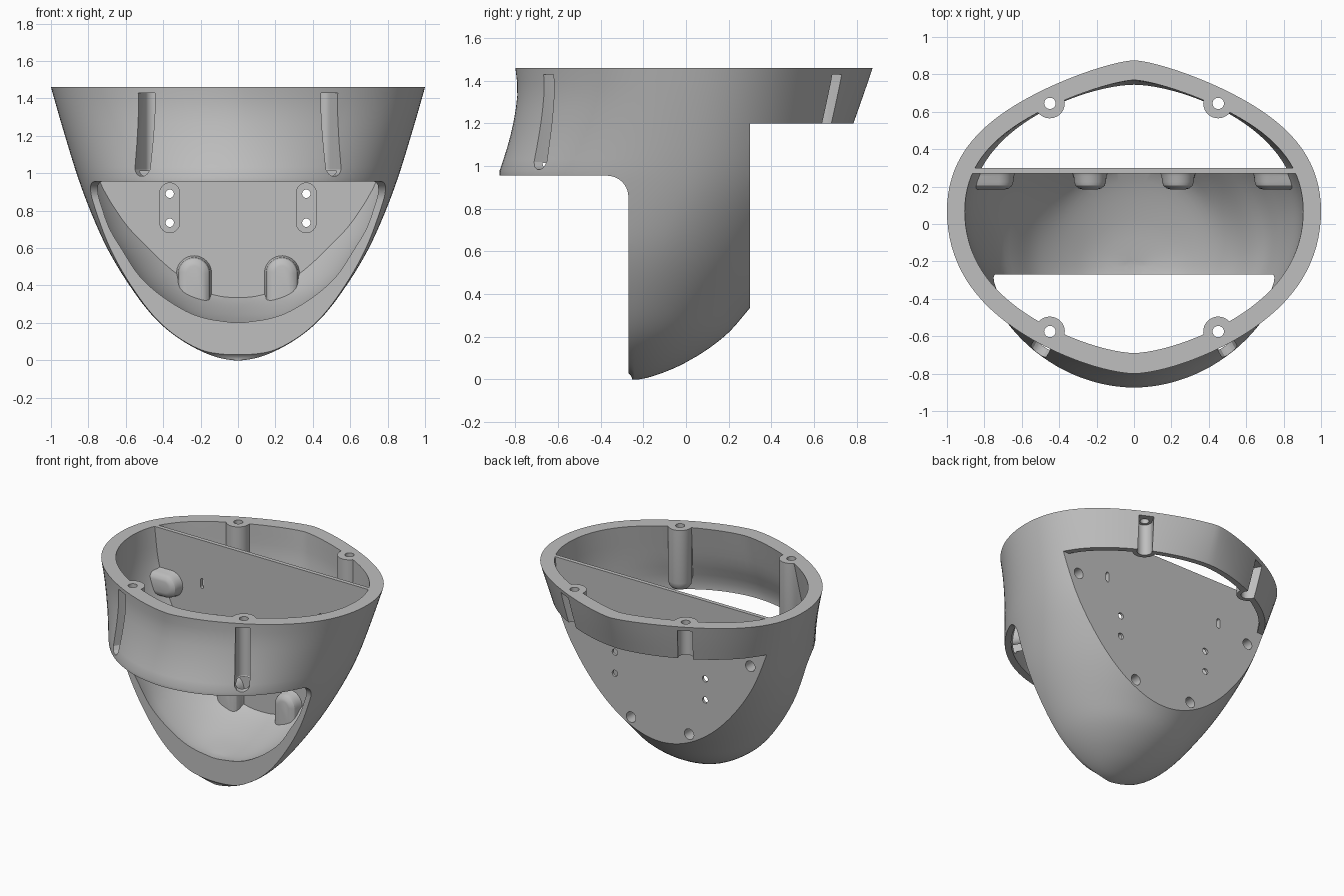
import bpy, bmesh, math
from mathutils import Vector

if "Cube" in bpy.data.objects:
    bpy.data.objects.remove(bpy.data.objects["Cube"])

TOP = 1.46
SEG = 112


def loft(name, rings):
    """Closed solid through rings of matching points."""
    bm = bmesh.new()
    loops = [[bm.verts.new(p) for p in ring] for ring in rings]
    n = len(loops[0])
    for a, b in zip(loops, loops[1:]):
        for i in range(n):
            bm.faces.new((a[i], a[(i + 1) % n], b[(i + 1) % n], b[i]))
    bm.faces.new(loops[0])
    bm.faces.new(loops[-1])
    bmesh.ops.recalc_face_normals(bm, faces=bm.faces)
    mesh = bpy.data.meshes.new(name)
    bm.to_mesh(mesh)
    bm.free()
    ob = bpy.data.objects.new(name, mesh)
    bpy.context.collection.objects.link(ob)
    return ob


def box(name, lo, hi):
    rings = [[(lo[0], lo[1], z), (hi[0], lo[1], z), (hi[0], hi[1], z), (lo[0], hi[1], z)]
             for z in (lo[2], hi[2])]
    return loft(name, rings)


def stadium(name, a, b, levels, axis):
    """Rounded slot from a to b, lofted through (height, radius) along an axis."""
    a, b = Vector(a), Vector(b)
    d = b - a
    start = math.atan2(d.y, d.x) + math.pi / 2
    rings = []
    for h, r in levels:
        ring = []
        for centre, off in ((a, 0), (b, math.pi)):
            for i in range(17):
                t = start + off + math.pi * i / 16.5
                u, v = centre.x + r * math.cos(t), centre.y + r * math.sin(t)
                ring.append((u, v, h) if axis == "z" else (u, h, v))
        rings.append(ring)
    return loft(name, rings)


def subtract(target, cutter):
    mod = target.modifiers.new("cut", "BOOLEAN")
    mod.operation = "DIFFERENCE"
    mod.solver = "EXACT"
    mod.object = cutter
    bpy.context.view_layer.objects.active = target
    bpy.ops.object.modifier_apply(modifier=mod.name)
    bpy.data.objects.remove(cutter)


def curve(keys, z):
    """Smooth interpolation of (height, value) keys over the root of height."""
    s = math.sqrt(max(z, 0))
    k = [(math.sqrt(h), v) for h, v in keys]
    if s <= k[0][0]:
        return k[0][1]
    for i in range(len(k) - 1):
        (s0, v0), (s1, v1) = k[i], k[i + 1]
        if s <= s1:
            def slope(j):
                lo, hi = k[max(j - 1, 0)], k[min(j + 1, len(k) - 1)]
                return (hi[1] - lo[1]) / (hi[0] - lo[0])
            w, t = s1 - s0, (s - s0) / (s1 - s0)
            return ((2*t**3 - 3*t*t + 1) * v0 + (t**3 - 2*t*t + t) * w * slope(i)
                    + (3*t*t - 2*t**3) * v1 + (t**3 - t*t) * w * slope(i + 1))
    return k[-1][1]


def bowl(name, heights, width, front, back, middle):
    """Stack of egg outlines, with front and back more pointed towards the rim."""
    rings = []
    for z in heights:
        w, f, b, c = (curve(k, z) for k in (width, front, back, middle))
        up = min(max((z - 0.9) / (TOP - 0.9), 0), 1)
        ring = []
        for i in range(SEG):
            t = 2 * math.pi * i / SEG
            cs, sn = math.cos(t), math.sin(t)
            p = 2 - (0.5 if sn > 0 else 0.35) * up * sn * sn
            x = math.copysign(abs(cs) ** (2 / p), cs) * w
            y = abs(sn) ** (2 / p) * ((b - c) if sn > 0 else (f - c))
            ring.append((x, c + y, z))
        rings.append(ring)
    return loft(name, rings)


# Outer body
middle = [(0, -.245), (.1, -.24), (.2, -.23), (.4, -.19), (.6, -.13), (.96, 0), (TOP, .07)]
shell = bowl("shell", [TOP * (i / 44) ** 2 for i in range(1, 45)],
             [(0, 0), (.05, .2), (.2, .42), (.4, .58), (.6, .7), (.8, .79), (.96, .85),
              (1.2, .925), (TOP, 1)],
             [(0, -.25), (.03, -.27), (.08, -.36), (.2, -.5), (.6, -.8), (.96, -.875),
              (1.06, -.846), (1.2, -.81), (1.35, -.79), (TOP, -.8)],
             [(0, -.24), (.02, -.14), (.08, 0), (.13, .085), (.22, .2), (.335, .3), (.6, .505),
              (.96, .7), (1.2, .785), (TOP, .875)], middle)
bottom = min(v.co.z for v in shell.data.vertices)
for v in shell.data.vertices:
    if v.co.z == bottom:
        v.co.z = 0

# Inner hollow, with plate, posts and bosses left standing in it
steps = [.2 + 1.26 * (i / 36) ** 2 for i in range(1, 37)] + [1.55]
hollow = bowl("hollow", steps,
              [(.2, .03), (.22, .17), (.27, .3), (.42, .51), (.6, .645), (.7, .712), (.8, .757),
               (.96, .815), (1.2, .88), (TOP, .905)],
              [(.2, -.28), (.27, -.45), (.6, -.7), (.96, -.82), (1.2, -.745), (TOP, -.69)],
              [(.2, -.22), (.24, 0), (.34, .28), (.45, .37), (.6, .47), (.96, .655),
               (1.2, .745), (TOP, .77)], middle)
subtract(hollow, box("back_plate", (-1.5, .27, -.1), (1.5, .3, 1.7)))

for side in (-1, 1):
    # Front posts reach the wall, back posts run out of the ring
    post = (side * .45, -.575)
    subtract(hollow, stadium("front_post", post, (side * .53, -.71),
                             [(1.01, .04), (1.02, .06), (1.04, .075), (1.07, .08), (1.7, .08)], "z"))
    post = (side * .45, .645)
    subtract(hollow, stadium("back_post", post, (side * .53, .78),
                             [(1.1, .08), (1.7, .08)], "z"))
    dome = [(.185, .04), (.19, .06), (.205, .078), (.225, .085), (.255, .088), (.285, .1)]
    subtract(hollow, stadium("lower_boss", (side * .235, .3), (side * .235, .465), dome, "y"))
    subtract(hollow, stadium("upper_boss", (side * .73, 1.08), (side * .95, 1.08), dome, "y"))

subtract(shell, hollow)

# Front opening with a rounded inner corner, and the open back
profile = [(-1.5, -.5), (-.27, -.5)]
for i in range(11):
    t = math.pi / 2 * i / 10
    profile.append((-.37 + .1 * math.cos(t), .855 + .1 * math.sin(t)))
profile.append((-1.5, .955))
subtract(shell, loft("front_opening", [[(x, y, z) for y, z in profile] for x in (-1.5, 1.5)]))
subtract(shell, box("back_opening", (-1.5, .3, -.5), (1.5, 1.5, 1.2)))

for side in (-1, 1):
    # Screw holes in the rim and the access slots beneath them
    for y, out, levels in ((-.575, -.3, [(.985, .015), (.995, .035), (1.02, .05), (1.43, .05)]),
                           (.645, .3, [(1.1, .05), (1.43, .05)])):
        c = (side * .45, y)
        subtract(shell, stadium("rim_hole", c, (c[0] + .001, y), [(1.4, .03), (1.6, .03)], "z"))
        subtract(shell, stadium("slot", c, (c[0] + side * .17, y + out), levels, "z"))
    # Plate: mounting recess, small holes, slit and blind screw holes
    x = side * .365
    subtract(shell, stadium("recess", (x, .735), (x, .895), [(.24, .053), (.282, .053)], "y"))
    for z in (.735, .89):
        subtract(shell, stadium("hole", (x, z), (x, z + .001), [(.2, .022), (.4, .022)], "y"))
    x = side * .48
    subtract(shell, stadium("slit", (x, 1.12), (x, 1.17), [(.2, .012), (.4, .012)], "y"))
    for x, z in ((.235, .45), (.73, 1.08)):
        subtract(shell, stadium("blind_hole", (side * x, z), (side * x, z + .001),
                                [(.215, .038), (.4, .038)], "y"))

# Colour and shading
grey = bpy.data.materials.new("grey_plastic")
grey.use_nodes = True
colour = (.52, .52, .52, 1)
grey.diffuse_color = colour
grey.node_tree.nodes["Principled BSDF"].inputs["Base Color"].default_value = colour
shell.data.materials.clear()
shell.data.materials.append(grey)
for face in shell.data.polygons:
    face.material_index = 0
bpy.ops.object.select_all(action="DESELECT")
shell.select_set(True)
bpy.context.view_layer.objects.active = shell
bpy.ops.object.shade_smooth_by_angle(angle=math.radians(30))
